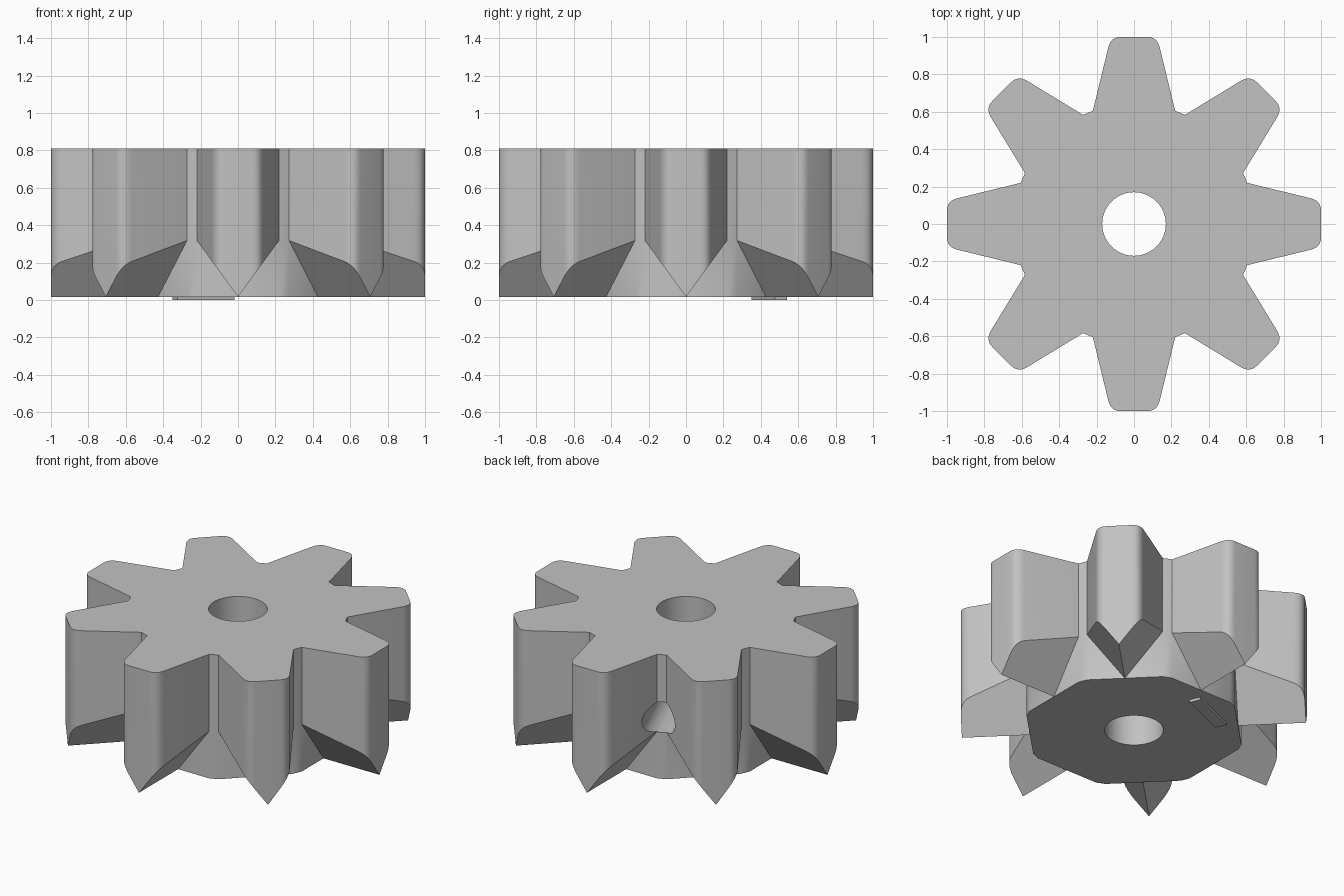
import bpy
import bmesh
import math
from mathutils import Matrix, Vector

cube = bpy.data.objects.get("Cube")
if cube:
    bpy.data.objects.remove(cube, do_unlink=True)

TEETH = 8
BASE, TOP = 0.017, 0.81        # underside and upper face of the gear
ROOT = Vector((0.22, 0.605))   # foot of a tooth flank
CORNER = Vector((0.124, 1.0))  # tooth corner before rounding
RIDGE_SLOPE = 1.37             # steepness of the V under each tooth
MARK_ANGLE = math.radians(112.5)

grey = bpy.data.materials.new("light_grey")
grey.use_nodes = True
color = (0.54, 0.54, 0.54, 1)
grey.diffuse_color = color
grey.node_tree.nodes["Principled BSDF"].inputs["Base Color"].default_value = color


def make_object(name, bm):
    bmesh.ops.recalc_face_normals(bm, faces=bm.faces)
    mesh = bpy.data.meshes.new(name)
    bm.to_mesh(mesh)
    bm.free()
    mesh.materials.append(grey)
    obj = bpy.data.objects.new(name, mesh)
    bpy.context.collection.objects.link(obj)
    return obj


def activate(obj):
    bpy.ops.object.select_all(action='DESELECT')
    obj.select_set(True)
    bpy.context.view_layer.objects.active = obj


def cylinder_cutter(name, radius, depth, matrix, sides):
    bm = bmesh.new()
    bmesh.ops.create_cone(bm, cap_ends=True, segments=sides, radius1=radius,
                          radius2=radius, depth=depth, matrix=matrix)
    obj = make_object(name, bm)
    obj.hide_render = True
    return obj


# Tooth outline: straight flank, rounded corner, flat tip
start = CORNER + (ROOT - CORNER).normalized() * 0.06
end = CORNER - Vector((0.05, 0))
half = [ROOT]
for i in range(7):
    t = i / 6
    half.append(start * (1 - t) ** 2 + CORNER * 2 * t * (1 - t) + end * t * t)
outline = half + [Vector((0, 1))] + [Vector((-p.x, p.y)) for p in reversed(half)]
mid = len(half)

# Gear body: every tooth ends in a V-shaped ridge below
bm = bmesh.new()
teeth = []
for k in range(TEETH):
    spin = Matrix.Rotation(k * math.tau / TEETH, 3, 'Z')

    def vert(p, z):
        return bm.verts.new(spin @ Vector((p.x, p.y, z)))

    upper = [vert(p, TOP) for p in outline]
    lower = [vert(p, BASE + RIDGE_SLOPE * abs(p.x)) for p in outline]
    feet = [vert(Vector((x, ROOT.y)), BASE) for x in (ROOT.x, 0, -ROOT.x)]
    for i in range(len(outline) - 1):
        bm.faces.new((lower[i], lower[i + 1], upper[i + 1], upper[i]))
    bm.faces.new([feet[1]] + lower[:mid + 1])
    bm.faces.new([feet[1]] + lower[mid:])
    bm.faces.new((lower[0], feet[1], feet[0]))
    bm.faces.new((lower[-1], feet[2], feet[1]))
    teeth.append((upper, lower, feet))

# Narrow walls between neighbouring teeth
for k, (upper, lower, feet) in enumerate(teeth):
    up2, low2, feet2 = teeth[(k + 1) % TEETH]
    bm.faces.new((lower[-1], low2[0], up2[0], upper[-1]))
    bm.faces.new((feet[2], feet2[0], low2[0], lower[-1]))

bm.faces.new([v for tooth in teeth for v in tooth[0]])
bm.faces.new([v for tooth in teeth for v in tooth[2]])
gear = make_object("gear_body", bm)

# Shaft bore and radial set-screw hole
bore = cylinder_cutter("bore_cutter", 0.17, 3, Matrix.Identity(4), 64)
radial = (Matrix.Translation((0, 0, 0.41)) @ Matrix.Rotation(MARK_ANGLE, 4, 'Z')
          @ Matrix.Translation((0.6, 0, 0)) @ Matrix.Rotation(math.pi / 2, 4, 'Y'))
screw = cylinder_cutter("screw_hole_cutter", 0.098, 1.0, radial, 40)

activate(gear)
for cutter in (bore, screw):
    mod = gear.modifiers.new(cutter.name, 'BOOLEAN')
    mod.operation = 'DIFFERENCE'
    mod.solver = 'EXACT'
    mod.object = cutter
    bpy.ops.object.modifier_apply(modifier=mod.name)
    bpy.data.objects.remove(cutter, do_unlink=True)
bpy.ops.object.shade_smooth_by_angle(angle=math.radians(30))

# Raised marker bar under the gear, below the screw hole
bm = bmesh.new()
place = (Matrix.Rotation(MARK_ANGLE, 4, 'Z') @ Matrix.Translation((0.482, 0, 0.01))
         @ Matrix.Diagonal((0.07, 0.328, 0.02, 1)))
bmesh.ops.create_cube(bm, size=1, matrix=place)
make_object("marker_bar", bm)
